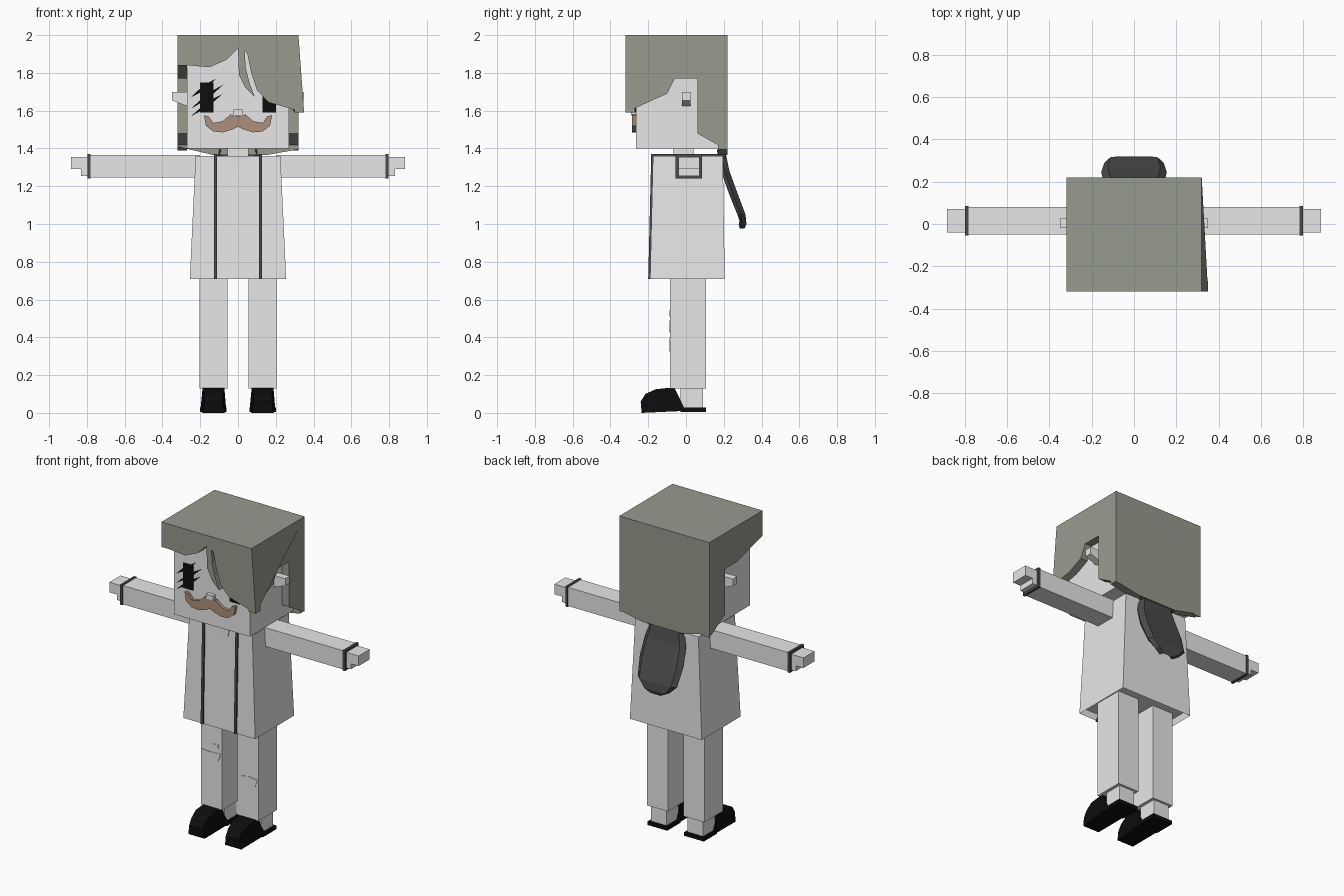
import bpy
import bmesh
from mathutils import Vector

cube = bpy.data.objects.get("Cube")
if cube:
    bpy.data.objects.remove(cube, do_unlink=True)


def material(name, r, g, b):
    mat = bpy.data.materials.new(name)
    mat.use_nodes = True
    mat.diffuse_color = (r, g, b, 1)
    mat.node_tree.nodes["Principled BSDF"].inputs["Base Color"].default_value = (r, g, b, 1)
    return mat


light = material("light_grey", .8, .8, .8)
hair = material("grey_green_hair", .31, .325, .27)
brown = material("moustache_brown", .42, .28, .2)
dark = material("dark_grey", .07, .07, .07)
black = material("black", .004, .004, .004)


def finish(bm, name, mat):
    bmesh.ops.recalc_face_normals(bm, faces=bm.faces)
    mesh = bpy.data.meshes.new(name)
    bm.to_mesh(mesh)
    bm.free()
    mesh.materials.append(mat)
    obj = bpy.data.objects.new(name, mesh)
    bpy.context.scene.collection.objects.link(obj)
    return obj


def prism(name, mat, axis, outline, start, end, adjust=None):
    """Extrude an outline along x, y or z; adjust may move single vertices."""
    bm = bmesh.new()
    place = {"x": lambda p, d: (d, p[0], p[1]),
             "y": lambda p, d: (p[0], d, p[1]),
             "z": lambda p, d: (p[0], p[1], d)}[axis]
    face = bm.faces.new([bm.verts.new(place(p, start)) for p in outline])
    new = bmesh.ops.extrude_face_region(bm, geom=[face])["geom"]
    shift = Vector(place((0, 0), end - start))
    for v in new:
        if isinstance(v, bmesh.types.BMVert):
            v.co += shift
    if adjust:
        for v in bm.verts:
            adjust(v.co)
    return finish(bm, name, mat)


def box(name, mat, xs, ys, zs, adjust=None):
    (a, b), (c, d) = xs, ys
    return prism(name, mat, "z", [(a, c), (b, c), (b, d), (a, d)], *zs, adjust)


def mirrored(points):
    """Complete a half outline that runs from top centre to bottom centre."""
    return points + [(-x, z) for x, z in reversed(points) if x > 0]


# Head, neck and nose
box("head", light, (-.27, .27), (-.265, .18), (1.4, 1.96))
box("neck", light, (-.055, .055), (-.065, .04), (1.34, 1.41))
box("nose", light, (-.025, .025), (-.29, -.26), (1.575, 1.605))

# Moustache
prism("moustache", brown, "y", mirrored([
    (0, 1.57), (.04, 1.58), (.08, 1.545), (.13, 1.535), (.155, 1.57), (.18, 1.575),
    (.17, 1.52), (.13, 1.49), (.08, 1.485), (.03, 1.5), (0, 1.515)]), -.285, -.26)

# Eyes, the right one crossed by slanted lashes
for side, s in (("left", 1), ("right", -1)):
    box(side + "_eye", black, (s * .13, s * .2), (-.27, -.264), (1.59, 1.75))
for i, (x0, z0, x1, z1) in enumerate([(-.25, 1.57, -.08, 1.69), (-.25, 1.61, -.075, 1.74),
                                      (-.25, 1.67, -.115, 1.77)]):
    xm, zm = (x0 + x1) / 2, (z0 + z1) / 2
    prism(f"lash_{i}", black, "y",
          [(x0, z0), (xm, zm - .015), (x1, z1), (xm, zm + .015)], -.271, -.264)

# Hair: top slab, back curtain, side curtains and fringe
box("hair_top", hair, (-.32, .32), (-.32, .22), (1.95, 2))
prism("hair_back", hair, "y", [(-.32, 2), (.32, 2), (.32, 1.395), (.15, 1.365),
                               (-.13, 1.365), (-.32, 1.41)], .17, .22)
ear_arch = [(.22, 2), (.22, 1.39), (.2, 1.4), (.06, 1.48), (.06, 1.77), (-.06, 1.77)]


def flare(co):
    if co.x > .25 and co.z < 1.6 and co.y < -.25:
        co.x += .03


prism("hair_side_left", hair, "x",
      ear_arch + [(-.1, 1.69), (-.2, 1.645), (-.32, 1.59), (-.32, 2)], .27, .32, flare)
prism("hair_side_right", hair, "x", ear_arch + [(-.32, 1.84), (-.32, 2)], -.27, -.32)
prism("hair_fringe", hair, "y", [
    (-.32, 2), (-.32, 1.845), (-.15, 1.83), (-.06, 1.87), (0, 1.93), (.005, 1.79),
    (.04, 1.72), (.09, 1.67), (.06, 1.75), (.04, 1.83), (.035, 1.92), (.05, 1.9),
    (.07, 1.8), (.1, 1.71), (.16, 1.645), (.32, 1.59), (.32, 2)], -.32, -.27, flare)


# Coat with a hollow hem
def coat_taper(co):
    if co.z > 1:
        co.x *= .88
        co.y += .015 if co.y < 0 else -.01


coat = box("coat", light, (-.255, .255), (-.19, .205), (.71, 1.36), coat_taper)
bm = bmesh.new()
bm.from_mesh(coat.data)
hem = min(bm.faces, key=lambda f: f.calc_center_median().z)
bmesh.ops.inset_region(bm, faces=[hem], thickness=.012)
for v in hem.verts:
    v.co.z += .04
bm.to_mesh(coat.data)
bm.free()
prism("collar", light, "y", mirrored([(.065, 1.36), (.055, 1.31), (0, 1.285)]), -.181, -.17)


def foot_taper(co):
    centre = .13 if co.x > 0 else -.13
    width = 1 if co.z < .04 else .85
    if co.y < -.19:
        width *= .85
    co.x = centre + (co.x - centre) * width


for side, s in (("left", 1), ("right", -1)):
    def span(a, b):
        return (s * a, s * b)

    # Ear
    def ear_taper(co):
        if abs(co.x) > .3 and co.z < 1.65:
            co.z += .035
    box(side + "_ear", light, span(.26, .35), (-.02, .025), (1.62, 1.7), ear_taper)

    # Dark coat edging running over the shoulder
    prism(side + "_coat_edging", dark, "x", [
        (-.2, .71), (-.184, 1.37), (.21, 1.37), (.21, 1.355), (-.17, 1.355), (-.185, .71)],
        *span(.11, .126))

    # Arm, cuff and stepped hand
    box(side + "_arm", light, span(.2, .79), (-.05, .08), (1.245, 1.365))
    box(side + "_cuff", dark, span(.782, .798), (-.055, .085), (1.24, 1.37))
    prism(side + "_hand", light, "y", [(s * x, z) for x, z in (
        (.78, 1.355), (.885, 1.355), (.885, 1.29), (.83, 1.29), (.83, 1.255), (.78, 1.255))],
        -.04, .072)

    # Leg, ankle and shoe
    box(side + "_leg", light, span(.055, .205), (-.085, .105), (.13, .76))
    box(side + "_ankle", light, span(.075, .185), (-.03, .09), (.02, .14))
    box(side + "_heel_sole", black, span(.06, .2), (-.03, .105), (.005, .028))
    prism(side + "_shoe", black, "x", [
        (-.235, 0), (-.24, .06), (-.215, .1), (-.16, .125), (-.09, .133), (-.06, .13),
        (-.03, .07), (-.01, .025), (-.02, .01)], *span(.062, .198), foot_taper)

# Torn knee patches
prism("right_knee_patch", light, "y", [(-.2, .49), (-.19, .43), (-.13, .425), (-.08, .44),
                                       (-.06, .49), (-.13, .485)], -.088, -.08)
prism("right_small_patch", light, "y", [(-.145, .51), (-.08, .52), (-.08, .545), (-.12, .54)],
      -.088, -.08)
prism("left_knee_patch", light, "y", [(.06, .385), (.08, .34), (.13, .325), (.18, .34),
                                      (.2, .39), (.13, .4)], -.088, -.08)

# Hanging hood: rows of (half width, y, z) with rolled-in sides
bm = bmesh.new()
rows = []
for half, y, z in [(.11, .205, 1.4), (.145, .23, 1.28), (.155, .27, 1.17),
                   (.14, .315, 1.05), (.09, .32, 1.0), (.045, .31, .975)]:
    rows.append([bm.verts.new((half * k, y - drop, z)) for k, drop in
                 ((-1, .025), (-.8, 0), (.8, 0), (1, .025))])
for upper, lower in zip(rows, rows[1:]):
    for i in range(len(upper) - 1):
        bm.faces.new((upper[i], upper[i + 1], lower[i + 1], lower[i]))
hood = finish(bm, "hood", dark)
shell = hood.modifiers.new("thickness", "SOLIDIFY")
shell.thickness = .025
shell.offset = -1 if hood.data.polygons[1].normal.y > 0 else 1
